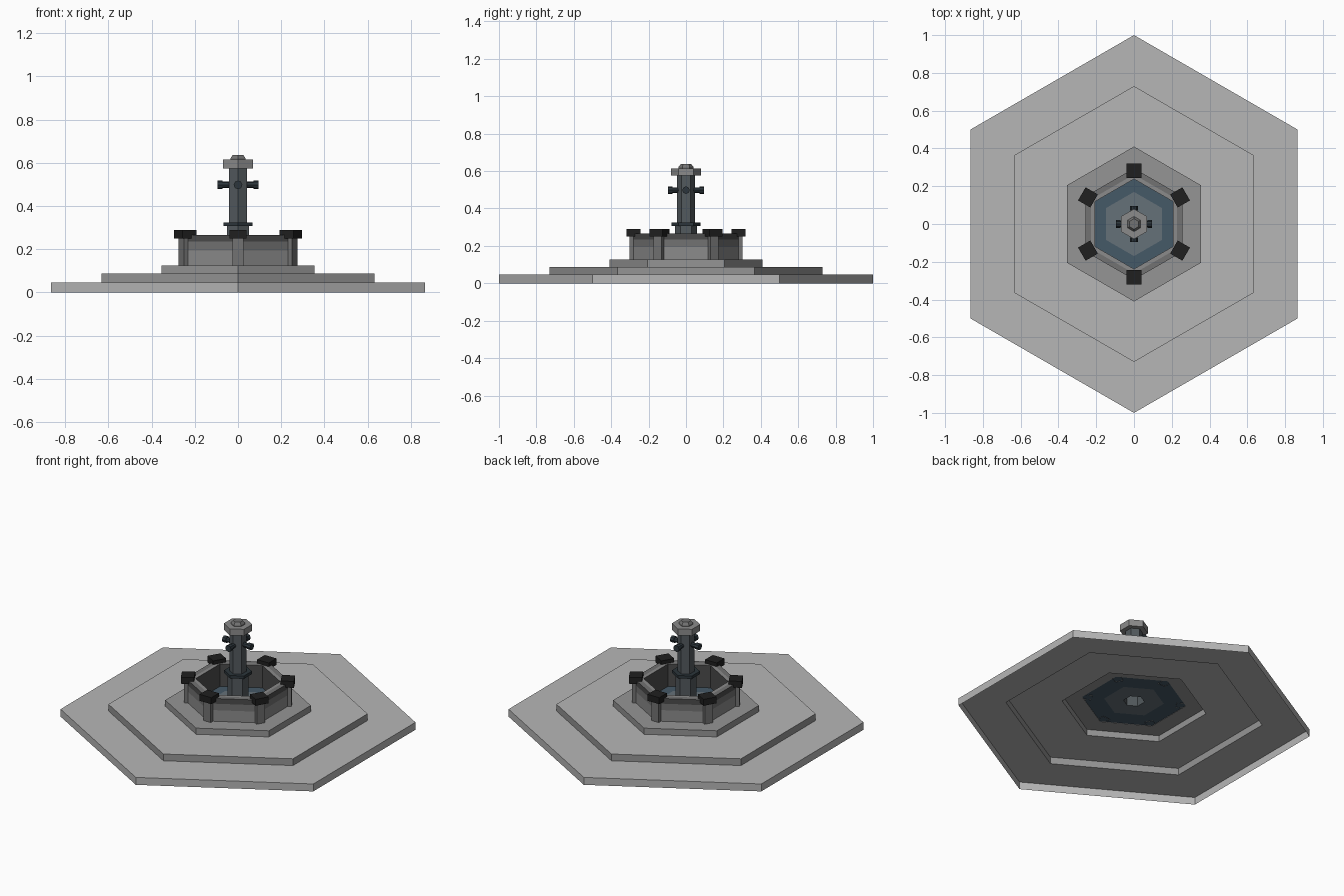
import bpy
from math import sin, cos, pi
from mathutils import Matrix

if "Cube" in bpy.data.objects:
    bpy.data.objects.remove(bpy.data.objects["Cube"])


def material(name, *rgb):
    m = bpy.data.materials.new(name)
    m.diffuse_color = (*(rgb * 3)[:3], 1)
    m.use_nodes = True
    m.node_tree.nodes["Principled BSDF"].inputs["Base Color"].default_value = m.diffuse_color
    return m


PAVING = material("paving_grey", 0.47)
STEP = material("step_grey", 0.30)
STONE = material("stone_grey", 0.26)
SHADE = material("shaded_stone", 0.07)
DARK = material("dark_stone", 0.014)
POST = material("post_stone", 0.17)
DEEP = material("water_edge", 0.06, 0.10, 0.135)
BLUE = material("water_blue", 0.13, 0.165, 0.19)
SLATE = material("slate", 0.085, 0.10, 0.11)
IRON = material("iron", 0.025, 0.036, 0.044)


def add_mesh(name, verts, faces, mat=None, smooth=False):
    me = bpy.data.meshes.new(name)
    me.from_pydata(verts, [], faces)
    if smooth:
        me.shade_smooth()
    if mat:
        me.materials.append(mat)
    ob = bpy.data.objects.new(name, me)
    bpy.context.collection.objects.link(ob)
    return ob


def lathe(name, profile, mat=None, cap=False, n=6, split=False, matrix=Matrix()):
    """Sweep (radius, z) points round n flat sides; split keeps each side a separate panel."""
    def pt(r, z, i):
        a = pi / 2 + 2 * pi * i / n
        return matrix @ Matrix.Translation((r * cos(a), r * sin(a), z)).to_translation()

    verts, faces, k = [], [], len(profile)
    if split:
        for i in range(n):
            b = len(verts)
            verts += [pt(r, z, i) for r, z in profile] + [pt(r, z, i + 1) for r, z in profile]
            faces += [(b + j, b + k + j, b + k + j + 1, b + j + 1) for j in range(k - 1)]
    else:
        verts = [pt(r, z, i) for i in range(n) for r, z in profile]
        for i in range(n):
            a, b = i * k, (i + 1) % n * k
            faces += [(a + j, b + j, b + j + 1, a + j + 1) for j in range(k - 1)]
        if cap:
            faces.append([i * k + k - 1 for i in range(n)])
    return add_mesh(name, verts, faces, mat, split)


def block(name, r0, r1, w, z0, z1, angle, mat=None, bottom=True):
    """Box lying along a radial direction from r0 to r1."""
    rot = Matrix.Rotation(angle, 4, 'Z')
    verts = [rot @ Matrix.Translation((x, y, z)).to_translation()
             for z in (z0, z1) for x, y in ((r0, -w), (r1, -w), (r1, w), (r0, w))]
    faces = [(4, 5, 6, 7)] + [(i, (i + 1) % 4, (i + 1) % 4 + 4, i + 4) for i in range(4)]
    if bottom:
        faces.append((3, 2, 1, 0))
    return add_mesh(name, verts, faces, mat)


# Stepped hexagonal plinth, open underneath
lathe("lower_step", [(1.0, 0), (1.0, 0.046), (0.73, 0.046)], PAVING)
lathe("middle_step_top", [(0.73, 0.088), (0.41, 0.088)], PAVING)
lathe("middle_step_riser", [(0.73, 0.046), (0.73, 0.088)], STEP)
lathe("upper_step", [(0.41, 0.088), (0.41, 0.126), (0.295, 0.126)], STEP)

# Basin wall panels: light foot, darker upper band, rim and inside
lathe("basin_wall_foot", [(0.295, 0.126), (0.295, 0.195)], STONE, split=True)
lathe("basin_wall_band", [(0.295, 0.195), (0.295, 0.235)], POST, split=True)
lathe("basin_wall_top", [(0.295, 0.235), (0.295, 0.267)], SHADE, split=True)
lathe("basin_rim", [(0.295, 0.267), (0.262, 0.267)], POST, split=True)
lathe("basin_rim_inner", [(0.262, 0.267), (0.238, 0.267)], STONE, split=True)
lathe("basin_inside", [(0.238, 0.267), (0.238, 0.128)], SHADE, split=True)

# Water, deeper in colour towards the wall
lathe("water_edge", [(0.295, 0.128), (0.17, 0.128)], DEEP)
lathe("water_middle", [(0.17, 0.128), (0.06, 0.128)], BLUE)

# Corner posts with caps
for i in range(6):
    a = pi / 2 + i * pi / 3
    block(f"post_{i + 1}", 0.24, 0.303, 0.025, 0.126, 0.255, a, POST, bottom=False)
    block(f"post_cap_{i + 1}", 0.244, 0.319, 0.04, 0.25, 0.29, a, DARK)

# Central column
lathe("column_base", [(0.06, 0.128), (0.06, 0.307)], SLATE)
lathe("column_collar", [(0.048, 0.307), (0.078, 0.307), (0.078, 0.325), (0.048, 0.325)], IRON)
lathe("column_shaft", [(0.049, 0.325), (0.049, 0.575)], SLATE)
lathe("column_cap", [(0.049, 0.575), (0.08, 0.575), (0.08, 0.615), (0.04, 0.615)], STONE)
lathe("finial", [(0.04, 0.615), (0.04, 0.622), (0.028, 0.637)], POST, cap=True)

# Four water spouts with thicker nozzles
for i in range(4):
    m = (Matrix.Translation((0, 0, 0.498)) @ Matrix.Rotation(i * pi / 2, 4, 'Z')
         @ Matrix.Rotation(pi / 2, 4, 'Y'))
    lathe(f"spout_{i + 1}", [(0.015, 0.035), (0.015, 0.072), (0.02, 0.072), (0.02, 0.096)],
          IRON, cap=True, n=8, matrix=m)
